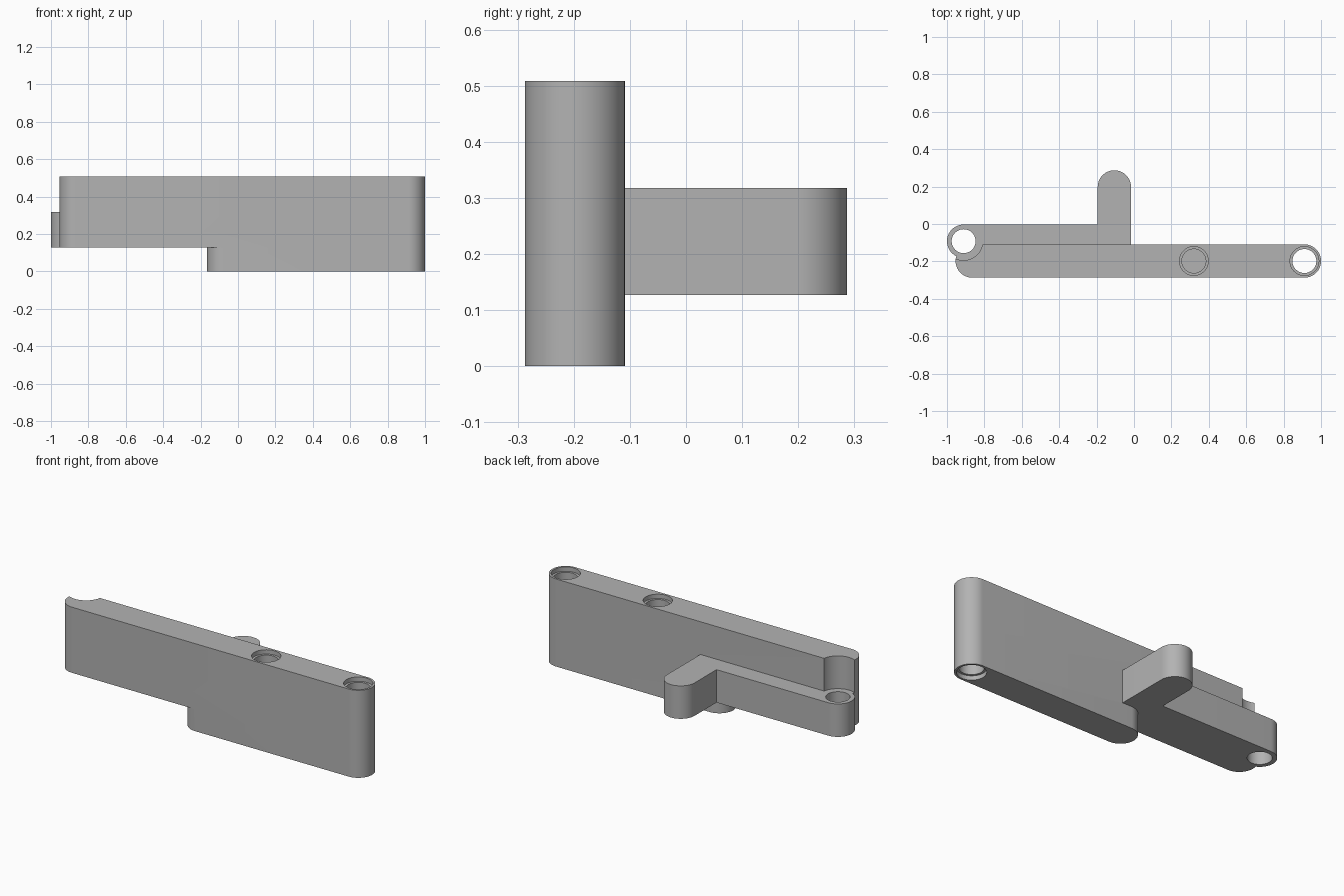
import bpy, bmesh, math
from math import cos, sin, pi

if "Cube" in bpy.data.objects:
    bpy.data.objects.remove(bpy.data.objects["Cube"])

grey = bpy.data.materials.new("plain grey")
grey.use_nodes = True
COLOUR = (0.45, 0.45, 0.45, 1)
grey.diffuse_color = COLOUR
grey.node_tree.nodes["Principled BSDF"].inputs["Base Color"].default_value = COLOUR

R = 0.089           # half width of every bar
BAR_Y = -0.198      # centre line of the long bar
ARM_Y = -0.092      # centre line of the side arm
STEP, SHELF, TOP = 0.127, 0.318, 0.508
SEG = 32


def prism(name, outline, z0, z1):
    """Extrude a flat outline from z0 to z1."""
    bm = bmesh.new()
    face = bm.faces.new([bm.verts.new((x, y, z0)) for x, y in outline])
    new = bmesh.ops.extrude_face_region(bm, geom=[face])["geom"]
    bmesh.ops.translate(bm, vec=(0, 0, z1 - z0),
                        verts=[v for v in new if isinstance(v, bmesh.types.BMVert)])
    bmesh.ops.recalc_face_normals(bm, faces=bm.faces)
    mesh = bpy.data.meshes.new(name)
    bm.to_mesh(mesh)
    bm.free()
    mesh.materials.append(grey)
    obj = bpy.data.objects.new(name, mesh)
    bpy.context.collection.objects.link(obj)
    return obj


def arc(cx, cy, r, start, sweep=pi, n=SEG):
    return [(cx + r * cos(start + sweep * i / n), cy + r * sin(start + sweep * i / n))
            for i in range(n + 1)]


def bar(name, x0, x1, y, z0, z1):
    """Bar along x with two round ends centred at x0 and x1."""
    return prism(name, arc(x1, y, R, -pi / 2) + arc(x0, y, R, pi / 2), z0, z1)


def cylinder(name, x, y, r, z0, z1):
    return prism(name, arc(x, y, r, 0, 2 * pi, 2 * SEG)[:-1], z0, z1)


def combine(body, tool, operation):
    mod = body.modifiers.new(operation.lower(), "BOOLEAN")
    mod.object, mod.operation, mod.solver = tool, operation, "EXACT"
    bpy.context.view_layer.objects.active = body
    bpy.ops.object.modifier_apply(modifier=mod.name)
    bpy.data.objects.remove(tool)


# Long bar with its lower half-length foot
body = bar("bracket_body", -0.865, 0.911, BAR_Y, STEP, TOP)
combine(body, bar("foot", -0.076, 0.911, BAR_Y, 0, STEP + 0.1), "UNION")

# Round clearance above the arm's eye
combine(body, cylinder("clearance", -0.911, ARM_Y, 0.102, SHELF, TOP + 0.1), "DIFFERENCE")

# Side arm and the rounded tab at the back
arm = prism("arm", arc(-0.911, ARM_Y, R, pi / 2) + [(-0.105, ARM_Y - R), (-0.105, ARM_Y + R)],
            STEP, SHELF)
tab = prism("tab", arc(-0.105, 0.198, R, 0) + [(-0.105 - R, BAR_Y), (-0.105 + R, BAR_Y)],
            STEP, SHELF)
combine(arm, tab, "UNION")
combine(body, arm, "UNION")

# Holes: arm eye, end hole counterbored at both ends, blind hole in the top
HOLE, BORE, DEPTH = 0.064, 0.077, 0.025
for x, y, r, z0, z1 in [
    (-0.911, ARM_Y, HOLE, 0.05, SHELF + 0.1),
    (0.911, BAR_Y, HOLE, -0.1, TOP + 0.1),
    (0.911, BAR_Y, BORE, TOP - DEPTH, TOP + 0.1),
    (0.911, BAR_Y, BORE, -0.1, DEPTH),
    (0.32, BAR_Y, HOLE, STEP, TOP + 0.1),
    (0.32, BAR_Y, BORE, TOP - DEPTH, TOP + 0.1),
]:
    combine(body, cylinder("drill", x, y, r, z0, z1), "DIFFERENCE")

# Smooth round walls, keep sharp edges
bpy.ops.object.select_all(action="DESELECT")
body.select_set(True)
bpy.context.view_layer.objects.active = body
bpy.ops.object.shade_smooth_by_angle(angle=math.radians(30))
